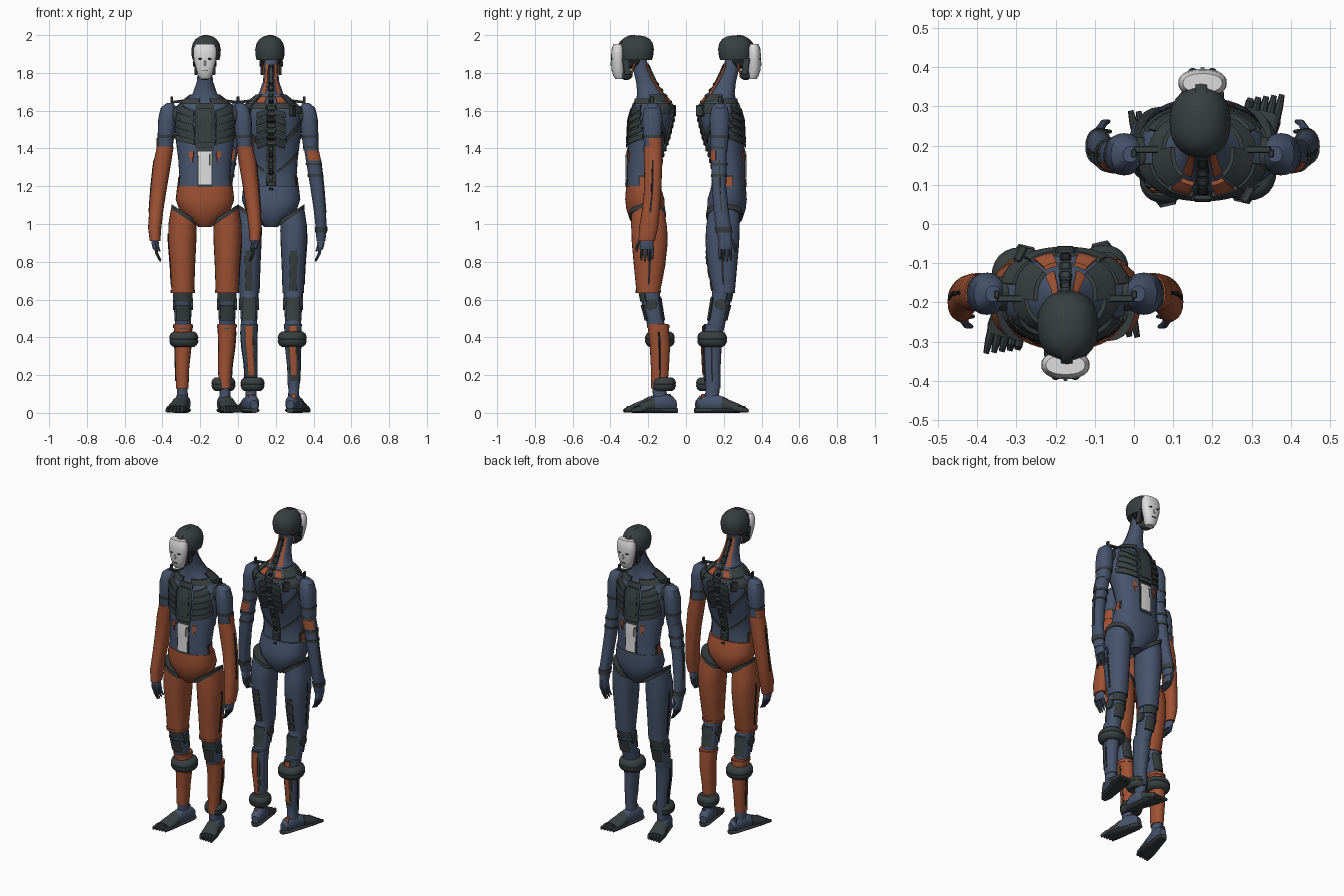
import bpy, bmesh
from math import sin, cos, radians, pi
from mathutils import Matrix, Vector

if "Cube" in bpy.data.objects:
    bpy.data.objects.remove(bpy.data.objects["Cube"])


def material(name, rgb):
    m = bpy.data.materials.new(name)
    m.use_nodes = True
    m.diffuse_color = (*rgb, 1)
    m.node_tree.nodes["Principled BSDF"].inputs["Base Color"].default_value = (*rgb, 1)
    return m


BLUE = material("slate_blue", (.062, .088, .15))
RUST = material("rust_orange", (.35, .085, .034))
DARK = material("charcoal", (.04, .05, .05))
BLACK = material("near_black", (.014, .016, .017))
WHITE = material("bone_white", (.72, .72, .72))
base, prefix, made = Matrix(), "", []


def put(name, bm, mat, X=Matrix()):
    bmesh.ops.recalc_face_normals(bm, faces=bm.faces)
    bm.transform(base @ X)
    me = bpy.data.meshes.new(prefix + name)
    bm.to_mesh(me)
    bm.free()
    me.materials.append(mat)
    ob = bpy.data.objects.new(prefix + name, me)
    bpy.context.collection.objects.link(ob)
    made.append(ob)


def skin(rings):
    bm = bmesh.new()
    vs = [[bm.verts.new(p) for p in r] for r in rings]
    n = len(vs[0])
    for a, b in zip(vs, vs[1:]):
        for i in range(n):
            bm.faces.new((a[i], a[(i + 1) % n], b[(i + 1) % n], b[i]))
    bm.faces.new(vs[0])
    bm.faces.new(vs[-1])
    return bm


def on_ring(ring, ang, lift=0):
    # a ring is x, y, z, x radius, y radius and optional tilt; angle 0 faces front
    x, y, z, rx, ry = ring[:5]
    tilt = ring[5] if len(ring) > 5 else 0
    s, c = sin(ang), cos(ang)
    px = (rx + lift) * abs(s) ** .88 * (1 if s > 0 else -1)
    py = (ry + lift) * abs(c) ** .88 * (1 if c > 0 else -1)
    return Vector((x + px, y - py, z + tilt * px))


def loft(name, rings, mat, X=Matrix(), n=20):
    put(name, skin([[on_ring(r, 2 * pi * i / n) for i in range(n)] for r in rings]), mat, X)


def ring_at(rings, z):
    rs = sorted((r[:5] for r in rings), key=lambda r: r[2])
    for a, b in zip(rs, rs[1:]):
        if z <= b[2]:
            t = max(0, (z - a[2]) / (b[2] - a[2]))
            return [p + (q - p) * t for p, q in zip(a, b)]
    return rs[-1]


def patch(name, rings, z0, z1, a0, a1, mat, lift=.008, skew=0):
    # thin plate that hugs a lofted body
    m, n, cols = 6, 5 if abs(a1 - a0) < 180 else 20, []
    for j in range(n + 1):
        t = j / n
        a = radians(a0 + (a1 - a0) * t)
        zs = [z0 + (z1 - z0) * i / m + skew * t for i in range(m + 1)]
        cols.append([on_ring(ring_at(rings, z), a, lift) for z in zs]
                    + [on_ring(ring_at(rings, z), a, -.008) for z in reversed(zs)])
    put(name, skin(cols), mat)


def box(name, c, size, mat, rot=0, axis='X'):
    bm = bmesh.new()
    bmesh.ops.create_cube(bm, size=1)
    bm.transform(Matrix.Diagonal((*size, 1)))
    bmesh.ops.bevel(bm, geom=bm.edges[:], offset=min(size) * .2, segments=1, affect='EDGES')
    put(name, bm, mat, Matrix.Translation(c) @ Matrix.Rotation(rot, 4, axis))


def rod(name, c, r, depth, mat):
    bm = bmesh.new()
    bmesh.ops.create_cone(bm, cap_ends=True, segments=16, radius1=r, radius2=r, depth=depth)
    put(name, bm, mat, Matrix.Translation(c) @ Matrix.Rotation(pi / 2, 4, 'Y'))


def ball(name, c, r, mat, cuts=()):
    # ellipsoid; each cut removes the side its normal points to
    bm = bmesh.new()
    bmesh.ops.create_uvsphere(bm, u_segments=28, v_segments=18, radius=1)
    bm.transform(Matrix.Translation(c) @ Matrix.Diagonal((*r, 1)))
    for co, no in cuts:
        bmesh.ops.bisect_plane(bm, geom=bm.verts[:] + bm.edges[:] + bm.faces[:],
                               plane_co=co, plane_no=no, clear_outer=True)
        bmesh.ops.holes_fill(bm, edges=[e for e in bm.edges if e.is_boundary])
    put(name, bm, mat)


TORSO = [(0, -.228, 1.17, .143, .087), (0, -.233, 1.25, .135, .078), (0, -.222, 1.35, .142, .089),
         (0, -.2, 1.45, .155, .102), (0, -.185, 1.55, .162, .112), (0, -.175, 1.61, .155, .105),
         (0, -.176, 1.65, .115, .09), (0, -.188, 1.69, .065, .07), (0, -.212, 1.75, .044, .052),
         (0, -.236, 1.81, .037, .042), (0, -.25, 1.88, .036, .04)]
PELVIS = [(0, -.21, .985, .035, .055), (0, -.212, 1.02, .085, .085), (0, -.214, 1.08, .138, .102),
          (0, -.218, 1.13, .155, .104), (0, -.226, 1.2, .147, .091)]


def head():
    loft("helmet", [(.006, -.262, 1.868, .07, .082), (.006, -.262, 1.89, .076, .088), (.006, -.26, 1.925, .078, .09),
                    (.006, -.261, 1.955, .071, .086), (.006, -.263, 1.978, .056, .072), (.006, -.264, 1.992, .036, .05),
                    (.006, -.265, 1.998, .014, .02)], DARK, n=28)
    ball("helmet_ridge", (.004, -.272, 1.908), (.08, .097, .094), DARK,
         [((.018, 0, 0), (1, 0, 0)), ((-.012, 0, 0), (-1, 0, 0)),
          ((0, -.27, 0), (0, 1, 0)), ((0, 0, 1.92), (0, 0, -1))])
    ball("skull_core", (0, -.282, 1.865), (.05, .052, .042), BLACK)
    # mask: wide brow, shallow shell, narrow chin
    loft("face_mask", [(0, -.352, 1.768, .026, .022), (0, -.356, 1.785, .037, .03), (0, -.36, 1.82, .046, .034),
                       (0, -.36, 1.86, .057, .036), (0, -.36, 1.9, .062, .036), (0, -.359, 1.93, .06, .034),
                       (0, -.36, 1.952, .05, .024)], WHITE, n=28)
    box("nose", (0, -.393, 1.852), (.011, .012, .03), WHITE, -.15)
    box("mouth_slit", (0, -.393, 1.812), (.03, .006, .003), BLACK)
    ball("jaw", (0, -.316, 1.79), (.038, .034, .028), DARK)
    rod("nape_pin", (0, -.218, 1.85), .011, .04, WHITE)
    for s in (-1, 1):
        ball("eye_socket", (s * .025, -.39, 1.874), (.011, .008, .005), BLACK)
        box("jaw_strut", (s * .048, -.315, 1.835), (.014, .036, .09), DARK, .15)
        rod("jaw_hinge", (s * .056, -.29, 1.85), .015, .012, BLACK)
        box("cheek_cable", (s * .04, -.28, 1.825), (.01, .012, .06), RUST, -.3)
        patch("neck_cable", TORSO, 1.69, 1.85, s * 135, s * 158, RUST, .004)


def body(main):
    loft("torso", TORSO, BLUE, n=32)
    loft("pelvis", PELVIS, main, n=32)
    # chest and belly plates
    patch("chest_panel", TORSO, 1.405, 1.64, -15, 15, DARK, .012)
    patch("chest_panel_inset", TORSO, 1.43, 1.615, -10.5, 10.5, BLACK, .0135)
    patch("chest_panel_cover", TORSO, 1.435, 1.61, -9.5, 9.5, DARK, .015)
    patch("belly_frame", TORSO, 1.195, 1.4, -14, 14, DARK, .006)
    patch("belly_panel", TORSO, 1.21, 1.385, -11, 11, WHITE, .009)
    patch("belly_slot", TORSO, 1.31, 1.37, 6, 9, DARK, .011)
    for s in (-1, 1):
        patch("rib_backing", TORSO, 1.44, 1.6, s * 18, s * 58, DARK, .003)
        for k in range(5):
            patch("rib", TORSO, 1.42 + k * .038, 1.448 + k * .038, s * 18, s * (76 - 5 * k), DARK, .009, .03)
        patch("flank_mark", TORSO, 1.355, 1.385, s * 21, s * 32, RUST, .005)
        patch("flank_mark_tip", TORSO, 1.325, 1.357, s * 24, s * 28, RUST, .005)
        patch("collar_plate", TORSO, 1.635, 1.665, s * 12, s * 85, DARK, .01)
        box("collar_bar", (s * .13, -.19, 1.65), (.09, .018, .014), DARK, s * .12, 'Y')
        box("shoulder_post", (s * .176, -.18, 1.656), (.014, .02, .04), DARK)
        # back plates
        patch("trapezius_plate", TORSO, 1.645, 1.685, s * 85, s * 140, DARK, .01)
        patch("shoulder_plate", TORSO, 1.585, 1.64, s * 100, s * 140, DARK, .012)
        patch("upper_back_mark", TORSO, 1.64, 1.675, s * 146, s * 168, RUST, .01)
        patch("upper_back_strip", TORSO, 1.61, 1.637, s * 142, s * 172, DARK, .012)
        for k in range(5):
            patch("back_rib", TORSO, 1.42 + k * .04, 1.45 + k * .04, s * 176, s * 156, DARK, .012, -.02)
        patch("blade_line", TORSO, 1.43, 1.46, s * 152, s * 105, DARK, .006, .11)
        patch("lower_back_line", TORSO, 1.27, 1.285, s * 168, s * 110, DARK, .004, .1)
        patch("waist_plate", TORSO, 1.195, 1.26, s * 78, s * 112, DARK, .003)
        patch("waist_mark", TORSO, 1.2, 1.25, s * 84, s * 104, RUST, .006)
    box("back_bracket", (-.115, -.075, 1.6), (.022, .045, .06), DARK, -.5, 'Z')
    # spine
    for k in range(22):
        z = 1.18 + k * .031
        p = on_ring(ring_at(TORSO, z), pi, -.006 if z > 1.62 else 0)
        w = .05 if 1.4 < z < 1.63 or k == 1 else .028
        box("vertebra", p, (w, .028, .027), DARK if k % 3 else BLACK, -.6 if z > 1.62 else .1)
    patch("spine_strip", TORSO, 1.17, 1.85, 172, 188, DARK, .005)


def arm(s, clothed):
    upper = [(s * .185, -.178, 1.64, .018, .02), (s * .194, -.178, 1.615, .04, .043),
             (s * .2, -.178, 1.56, .047, .054), (s * .205, -.178, 1.48, .045, .05),
             (s * .212, -.175, 1.39, .039, .044)]
    k = 1 if clothed else .84
    lower = [(x * s, y, z, a * k, b * k) for x, y, z, a, b in
             [(.21, -.175, 1.41, .044, .049), (.225, -.174, 1.33, .047, .049), (.243, -.175, 1.2, .043, .045),
              (.257, -.185, 1.08, .038, .047), (.266, -.198, .98, .035, .05), (.264, -.208, .91, .028, .043)]]
    loft("upper_arm", upper, BLUE)
    ball("shoulder_joint", (s * .158, -.178, 1.575), (.03, .045, .05), DARK)
    patch("upper_arm_band", upper, 1.455, 1.47, 0, 360, DARK, .002)
    loft("forearm", lower, RUST if clothed else BLUE)
    patch("forearm_seam", lower, 1.06, 1.34, s * 84, s * 92, BLACK if clothed else DARK, .003)
    if clothed:
        patch("sleeve_point", upper, 1.4, 1.455, s * 70, s * 150, RUST, .006)
    else:
        patch("elbow_mark", lower, 1.335, 1.39, s * 110, s * 215, RUST, .004)
        for z in (1.25, 1.31, 1.4):
            patch("elbow_band", lower, z, z + .014, 0, 360, DARK, .004)
        patch("wrist_band", lower, .955, .985, 0, 360, DARK, .004)
    # hand with curled fingers
    X = Matrix.Translation((s * .264, -.208, .93))
    loft("palm", [(0, 0, 0, .019, .027), (0, 0, -.03, .02, .037), (-s * .004, 0, -.065, .015, .036)], BLUE, X, 14)
    for i in range(4):
        y = -.028 + i * .019
        loft("finger", [(-s * .003, y, -.055, .009, .009), (-s * .01, y, -.09, .008, .008),
                        (-s * .028, y, -.128 + .005 * abs(i - 1), .005, .005)], BLUE if i % 2 else DARK, X, 8)
    loft("thumb", [(0, -.03, -.01, .011, .011), (-s * .012, -.05, -.045, .009, .009),
                   (-s * .024, -.054, -.075, .005, .005)], BLUE, X, 8)


def leg(s, clothed):
    main = RUST if clothed else BLUE
    k = 1 if clothed else .94
    foot_x = -.12 if s < 0 else .106
    thigh = [(s * .113, -.2, 1.045, .066 * k, .09 * k, s * .65), (s * .119, -.195, .98, .075 * k, .095 * k, s * .2),
             (s * .12, -.192, .9, .074 * k, .095 * k), (s * .118, -.193, .78, .066 * k, .083 * k),
             (s * .117, -.2, .635, .06 * k, .062 * k)]
    knee = [(s * .117, -.198, .68, .05, .055), (s * .117, -.185, .59, .048, .052),
            (s * .117, -.17, .52, .045, .048), (s * .116, -.152, .43, .04, .046)]
    shin = [(s * .116, -.148, .47, .05 * k, .056 * k), (s * .115, -.138, .36, .045 * k, .054 * k),
            (foot_x, -.138, .24, .037 * k, .048 * k), (foot_x, -.142, .13, .033 * k, .043 * k)]
    loft("thigh", thigh, main, n=24)
    loft("hip_band", [(s * .108, -.203, z, .07, .096, s * .65) for z in (1.035, 1.06)], DARK, n=24)
    loft("knee", knee, BLUE)
    loft("shin", shin, main)
    loft("ankle", [(foot_x, -.142, .15, .028, .036), (foot_x, -.136, .06, .03, .038)], BLUE, n=16)
    # knee armour
    patch("knee_cap", knee, .49, .57, -40, 40, DARK, .009)
    patch("knee_upper_plate", knee, .59, .635, -65, 65, DARK, .007)
    patch("knee_back_plate", knee, .49, .61, 140, 220, DARK, .007)
    for e in (-1, 1):
        rod("knee_disc", (s * .117 + e * .046, -.183, .575), .03, .014, DARK)
    # seams and strips
    patch("thigh_seam", thigh, .68, .95, s * 88, s * 93, BLACK, .003)
    patch("shin_seam", shin, .17, .43, s * 88, s * 95, BLACK, .003)
    if clothed:
        patch("trouser_hem", thigh, .635, .65, 0, 360, RUST, .004)
        patch("shin_hem", shin, .45, .465, 0, 360, RUST, .003)
    else:
        patch("thigh_back_strip", thigh, .65, .86, 168, 192, DARK, .004)
        for i in range(3):
            patch("thigh_back_plate", thigh, .645 + i * .07, .69 + i * .07, 165, 195, DARK, .007)
        patch("calf_backing", shin, .17, .465, 145, 215, DARK, .004)
        patch("calf_strip", shin, .2, .46, 163, 197, RUST, .009)
    # shin ring on the right, ankle ring on the left
    cx, cy, z, r, h = (-.112, -.138, .39, .077, .08) if s < 0 else (.098, -.118, .152, .063, .07)
    loft("leg_ring", [(cx, cy, z + h * e, r * f, r * f * 1.02) for e, f in
                      ((-.5, .72), (-.38, .9), (-.15, 1), (-.02, .99), (0, .94), (.02, .99),
                       (.15, 1), (.38, .9), (.5, .72))], DARK, n=24)
    # foot: lofted heel to toe, then laid forward; the left one stands further back
    F = (Matrix.Translation((foot_x, -.143 if s < 0 else -.124, 0))
         @ Matrix.Rotation(s * .23, 4, 'Z') @ Matrix.Rotation(pi / 2, 4, 'X')
         @ Matrix.Scale(.97 if s < 0 else .86, 4, (0, 0, 1)))
    loft("foot", [(0, .042, -.085, .02, .024), (0, .05, -.06, .032, .04), (0, .056, 0, .036, .05),
                  (0, .046, .06, .04, .038)], BLUE, F)
    loft("forefoot", [(0, .046, .058, .042, .04), (0, .038, .09, .045, .031), (0, .03, .13, .048, .023),
                      (0, .026, .155, .044, .015)], DARK, F)
    loft("sole", [(0, .013, -.093, .02, .013), (0, .014, -.06, .034, .014), (0, .014, .06, .044, .014),
                  (0, .014, .13, .051, .014), (0, .014, .16, .047, .013)], DARK, F)
    patch("heel_strip", [(foot_x, -.135, .02, .03, .06), (foot_x, -.135, .11, .03, .042)],
          .03, .1, 165, 195, DARK if clothed else RUST, .01)
    for i in range(5):
        x, tip = (i - 2) * .019, .208 - i * .007
        loft("toe", [(s * -x, .02, .12, .0105, .018), (s * -x, .02, .17, .0105, .017),
                     (s * -x, .012, tip, .007, .009)], DARK, F, 8)


# one clothed figure facing front, one bare figure facing back
for prefix, turn, clothed in (("clothed_", 0, True), ("bare_", pi, False)):
    base = Matrix.Rotation(turn, 4, 'Z') @ Matrix.Translation((-.175, 0, 0))
    head()
    body(RUST if clothed else BLUE)
    for side in (-1, 1):
        arm(side, clothed)
        leg(side, clothed)

bpy.ops.object.select_all(action='DESELECT')
for ob in made:
    ob.select_set(True)
bpy.context.view_layer.objects.active = made[0]
bpy.ops.object.shade_smooth_by_angle(angle=radians(35))
